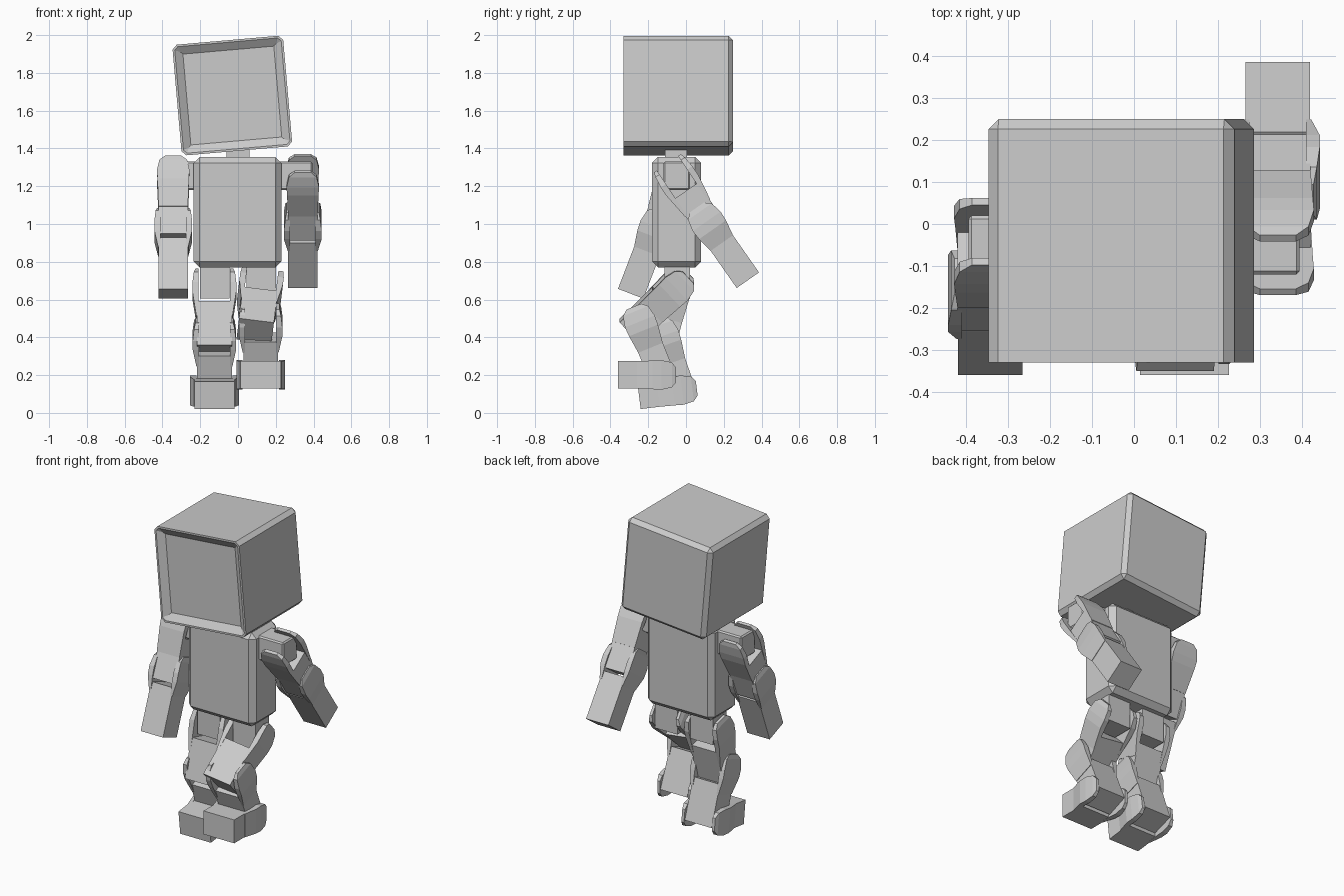
import bpy, bmesh
from math import radians
from mathutils import Matrix, Vector

if "Cube" in bpy.data.objects:
    bpy.data.objects.remove(bpy.data.objects["Cube"])


def finish(bm, name, mat=Matrix()):
    bmesh.ops.recalc_face_normals(bm, faces=bm.faces)
    me = bpy.data.meshes.new(name)
    bm.to_mesh(me)
    bm.free()
    ob = bpy.data.objects.new(name, me)
    bpy.context.collection.objects.link(ob)
    ob.matrix_world = mat
    return ob


def add_box(bm, lo, hi):
    lo, hi = Vector(lo), Vector(hi)
    m = Matrix.Translation((lo + hi) / 2) @ Matrix.Diagonal((*(hi - lo), 1))
    bmesh.ops.create_cube(bm, size=1, matrix=m)


def box(name, lo, hi, bevel=0):
    bm = bmesh.new()
    add_box(bm, lo, hi)
    if bevel:
        bmesh.ops.bevel(bm, geom=bm.edges[:], offset=bevel, segments=1, affect='EDGES')
    return finish(bm, name)


def add_plate(bm, side, axis, w, r, hw, end):
    """Rounded hinge plate that bulges at the joint and fades into the core."""
    rows = [(-r, r * .5, .008), (-r * .7, r * .85, .016), (0, r, .023),
            (r * .6, r * .97, .023), (end, hw, .003)]
    loops = []
    for s, half, out in rows:
        ring = []
        for a, b in ((-half, w - .01), (half, w - .01), (half, w + out), (-half, w + out)):
            p = (side * b, a, -s) if axis == 'X' else (a, side * b, -s)
            ring.append(bm.verts.new(p))
        loops.append(ring)
    for p, q in zip(loops, loops[1:]):
        for i in range(4):
            j = (i + 1) % 4
            bm.faces.new((p[i], p[j], q[j], q[i]))
    bm.faces.new(loops[0])
    bm.faces.new(loops[-1])


def segment(name, joint, pitch, start, length, w, d, r, end, axis='X', roll=0):
    """Limb piece: square core hanging from a joint, forked by two plates."""
    bm = bmesh.new()
    add_box(bm, (-w, -d, -length), (w, d, -start))
    for side in (-1, 1):
        if axis == 'X':
            add_plate(bm, side, axis, w, r, d, end)
        else:
            add_plate(bm, side, axis, d, r, w, end)
    m = (Matrix.Translation(joint) @ Matrix.Rotation(radians(roll), 4, 'Y')
         @ Matrix.Rotation(radians(pitch), 4, 'X'))
    finish(bm, name, m)
    return m


# Head: tilted cube with a recessed front panel
bm = bmesh.new()
add_box(bm, (-.294, -.29, -.294), (.294, .29, .294))
front = [f for f in bm.faces if f.calc_center_median().y < -.28][0]
edges = [e for e in bm.edges if e not in front.edges[:]]
bmesh.ops.bevel(bm, geom=edges, offset=.024, segments=1, affect='EDGES')
bmesh.ops.recalc_face_normals(bm, faces=bm.faces)
front = [f for f in bm.faces if f.calc_center_median().y < -.28]
bmesh.ops.inset_region(bm, faces=front, thickness=.012, depth=0)
bmesh.ops.inset_region(bm, faces=front, thickness=.045, depth=-.03)
finish(bm, "head", Matrix.Translation((-.03, -.04, 1.68))
       @ Matrix.Rotation(radians(-5), 4, 'Y'))

# Torso and neck
box("torso", (-.235, -.18, .77), (.23, .08, 1.355), .032)
box("neck", (-.06, -.11, 1.33), (.06, .005, 1.42))

# Shoulder and hip stubs
for side, label in ((-1, "right"), (1, "left")):
    xs = sorted((side * .2, side * .395))
    box(label + "_shoulder", (xs[0], -.12, 1.18), (xs[1], .02, 1.33), .008)
    xs = sorted((side * .045, side * .2))
    box(label + "_hip", (xs[0], -.115, .605), (xs[1], .02, .79))

# Arms: straight, swung about the shoulder
for label, x, swing in (("right", -.343, -22), ("left", .343, 34)):
    m = segment(label + "_upper_arm", (x, -.05, 1.25), swing, .09, .355,
                .078, .078, .086, .2, 'Y')
    elbow = m @ Vector((0, 0, -.285))
    segment(label + "_forearm", elbow, swing + 1, .09, .38, .077, .072, .09, .14)

# Legs: x, thigh pitch, roll, shin pitch, foot pitch, foot length
for label, x, thigh, roll, shin, foot, toe in (
        ("right", -.125, -15, 0, 19, -83, .23),
        ("left", .12, -46, 7, 22, -90, .23)):
    m = segment(label + "_thigh", (x, -.05, .67), thigh, .1, .343,
                .093, .078, .085, .18, roll=roll)
    knee = m @ Vector((0, 0, -.27))
    knee.x = x
    m = segment(label + "_shin", knee, shin, .09, .345, .092, .07, .085, .15)
    ankle = m @ Vector((0, 0, -.305))
    segment(label + "_foot", ankle, foot, .065, toe, .106, .073, .078, .13)
